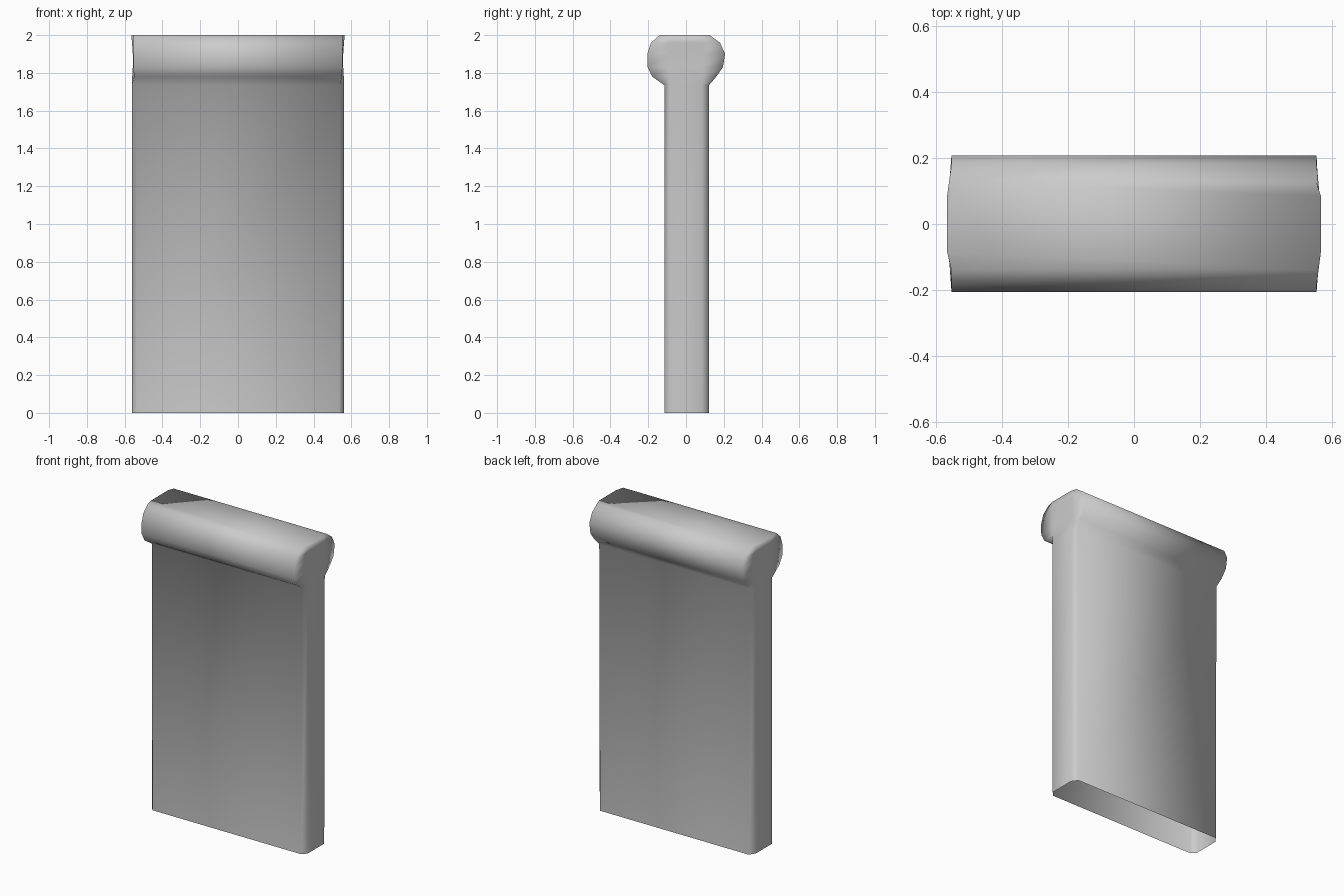
import bpy
import bmesh

# Remove the default cube
cube = bpy.data.objects.get("Cube")
if cube:
    bpy.data.objects.remove(cube, do_unlink=True)

# Plain grey material
grey = bpy.data.materials.new("plain grey")
grey.use_nodes = True
colour = (0.6, 0.6, 0.6, 1.0)
grey.diffuse_color = colour
grey.node_tree.nodes["Principled BSDF"].inputs["Base Color"].default_value = colour


def ring(bm, z, front, back, flat, end, corner):
    """Oblong outline whose corners are cut between the end and the long sides."""
    outline = [(-corner, front), (corner, front), (end, -flat), (end, flat),
               (corner, back), (-corner, back), (-end, flat), (-end, -flat)]
    return [bm.verts.new((x, y, z)) for x, y in outline]


# Height, front, back, half width of the end, half length at end and corner
sections = [
    (0.00, -0.115, 0.122, 0.085, 0.562, 0.535),   # open foot
    (1.735, -0.115, 0.122, 0.085, 0.562, 0.540),  # neck under the coping
    (1.78, -0.178, 0.160, 0.090, 0.560, 0.550),   # rounded coping
    (1.83, -0.203, 0.195, 0.090, 0.557, 0.552),
    (1.90, -0.205, 0.207, 0.090, 0.557, 0.552),
    (1.96, -0.185, 0.180, 0.090, 0.561, 0.552),
    (2.00, -0.140, 0.125, 0.085, 0.565, 0.552),   # flat top
]

# Wall slab and its rolled coping as one continuous shell
bm = bmesh.new()
rings = [ring(bm, *section) for section in sections]
for low, high in zip(rings, rings[1:]):
    for i in range(len(low)):
        j = (i + 1) % len(low)
        bm.faces.new((low[i], low[j], high[j], high[i]))
bm.faces.new(rings[-1])
for face in bm.faces:
    face.smooth = True

mesh = bpy.data.meshes.new("wall_with_rounded_coping")
bm.to_mesh(mesh)
bm.free()
mesh.materials.append(grey)
wall = bpy.data.objects.new("wall_with_rounded_coping", mesh)
bpy.context.collection.objects.link(wall)
